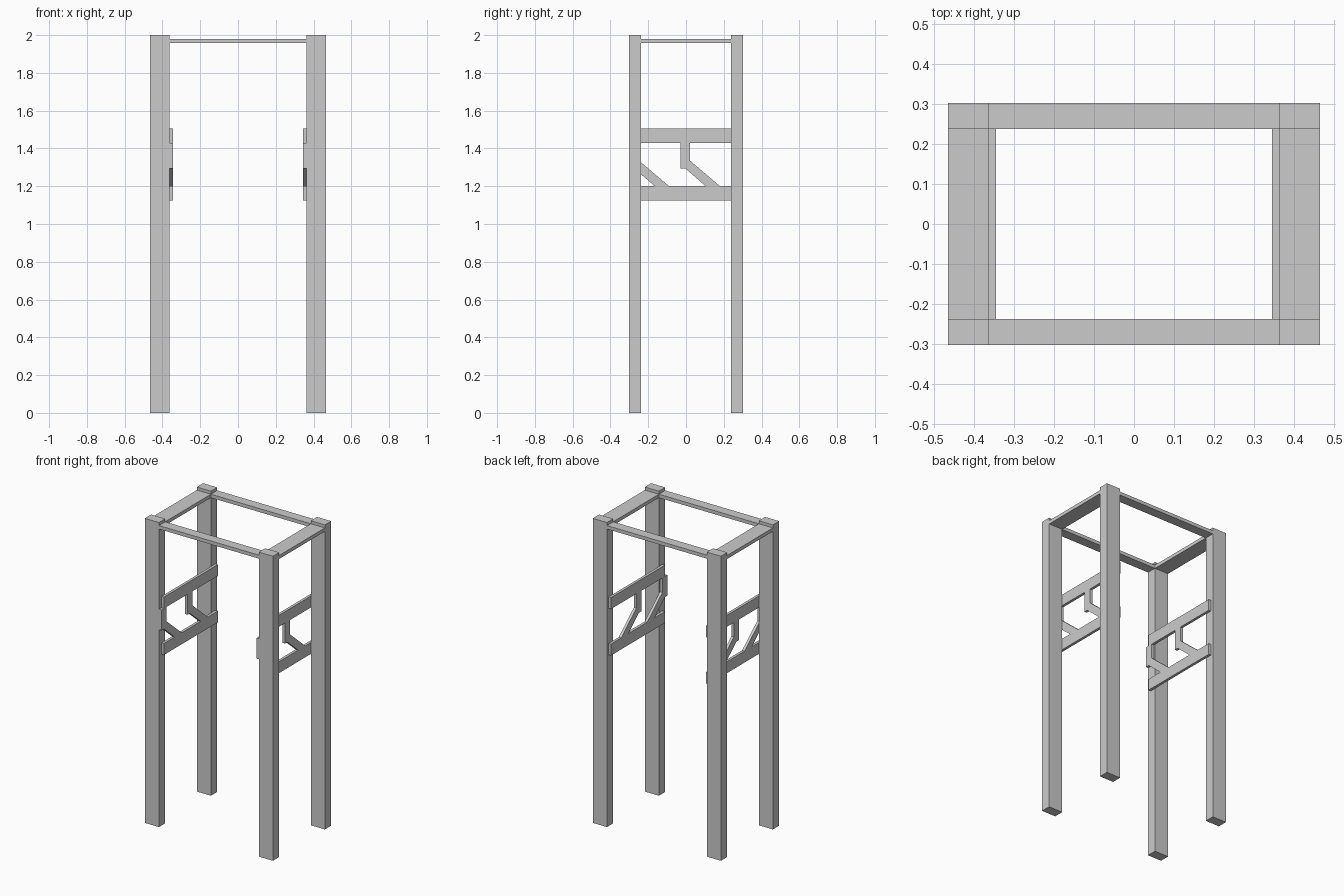
import bpy

cube = bpy.data.objects.get("Cube")
if cube:
    bpy.data.objects.remove(cube, do_unlink=True)

grey = bpy.data.materials.new("plain_grey")
grey.use_nodes = True
colour = (0.6, 0.6, 0.6, 1)
grey.diffuse_color = colour
grey.node_tree.nodes["Principled BSDF"].inputs["Base Color"].default_value = colour

# Half extents of the frame, and inner faces of the posts
X_OUT, X_IN, Y_OUT, Y_IN = 0.465, 0.363, 0.302, 0.237
PANEL_IN = 0.345


def prism(name, profile, x0, x1):
    """Extrude a (y, z) outline from x0 to x1."""
    x0, x1 = sorted((x0, x1))
    n = len(profile)
    verts = [(x, y, z) for x in (x0, x1) for y, z in profile]
    faces = [tuple(reversed(range(n))), tuple(range(n, 2 * n))]
    faces += [(i, (i + 1) % n, n + (i + 1) % n, n + i) for i in range(n)]
    mesh = bpy.data.meshes.new(name)
    mesh.from_pydata(verts, [], faces)
    mesh.materials.append(grey)
    obj = bpy.data.objects.new(name, mesh)
    bpy.context.collection.objects.link(obj)
    return obj


def box(name, x0, x1, y0, y1, z0, z1):
    y0, y1 = sorted((y0, y1))
    return prism(name, [(y0, z0), (y1, z0), (y1, z1), (y0, z1)], x0, x1)


# Bent strut: upright at the top, slanting back to the lower rail
STRUT = [(-0.03, 1.295), (-0.005, 1.295), (0.105, 1.2),
         (0.18, 1.2), (0.022, 1.335), (0.022, 1.43), (-0.03, 1.43)]

for side, s in (("left", 1), ("right", -1)):
    # Corner posts
    for end, e in (("front", -1), ("back", 1)):
        box(f"{end}_{side}_post", s * X_IN, s * X_OUT, e * Y_IN, e * Y_OUT, 0, 2)
    # Top side beam
    box(f"{side}_top_beam", s * X_IN, s * X_OUT, -Y_IN, Y_IN, 1.957, 1.98)
    # Lattice panel on the inner faces of the posts
    for name, z0, z1 in (("upper", 1.43, 1.505), ("lower", 1.125, 1.2)):
        box(f"{side}_{name}_rail", s * PANEL_IN, s * X_IN, -0.275, 0.285, z0, z1)
    for name, shift in (("middle", 0), ("front", -0.27)):
        prism(f"{side}_{name}_strut", [(y + shift, z) for y, z in STRUT],
              s * PANEL_IN, s * X_IN)

# Top beams across the front and back
for end, e in (("front", -1), ("back", 1)):
    box(f"{end}_top_beam", -X_IN, X_IN, e * Y_IN, e * Y_OUT, 1.957, 1.98)
